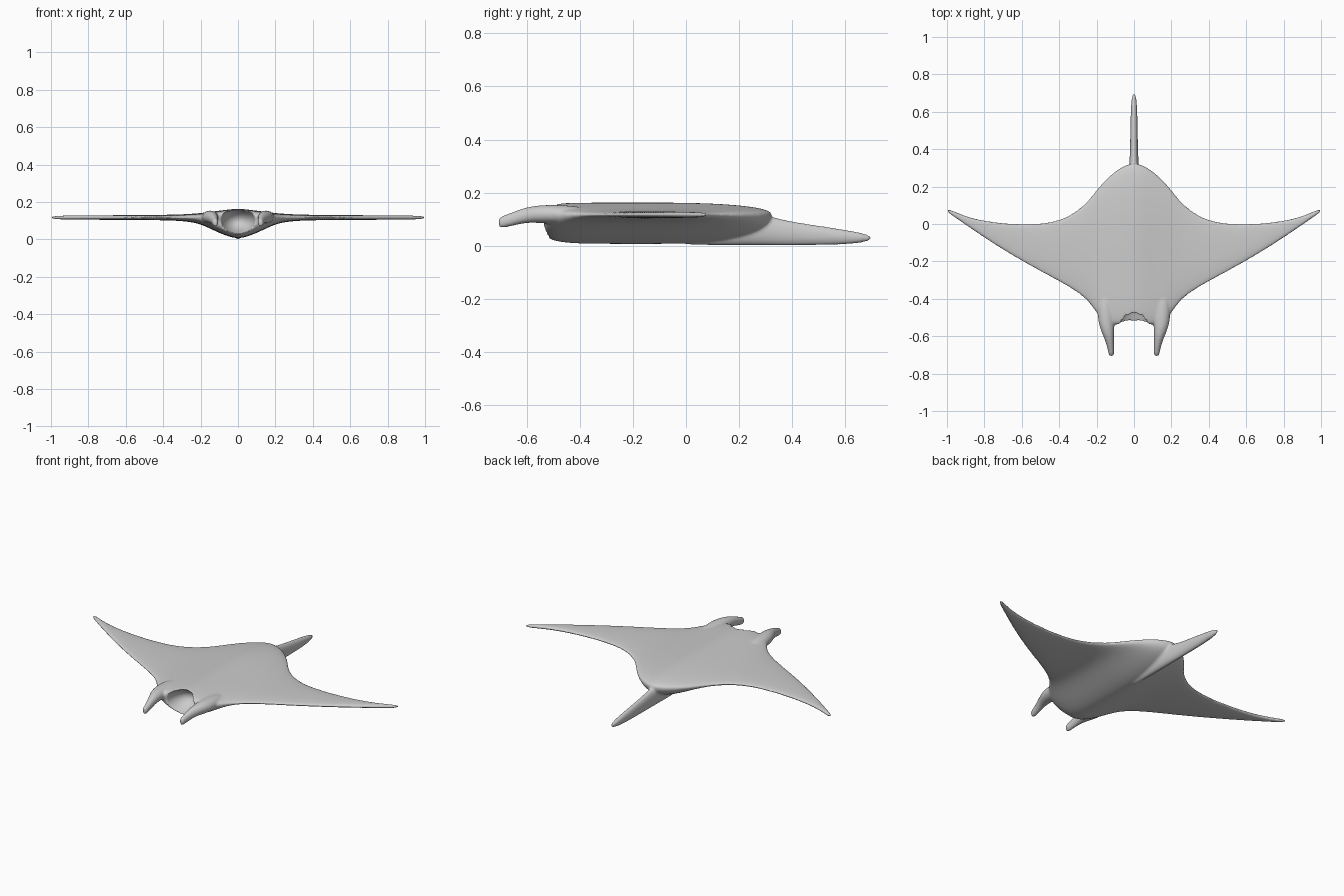
import bpy, bmesh
from math import sin, cos, pi, copysign

if "Cube" in bpy.data.objects:
    bpy.data.objects.remove(bpy.data.objects["Cube"])


def power(v, e):
    return copysign(abs(v) ** e, v)


def loft(name, rings, levels=2):
    """Skin a list of point rings, cap both ends and smooth it."""
    bm = bmesh.new()
    loops = [[bm.verts.new(p) for p in r] for r in rings]
    n = len(rings[0])
    for a, b in zip(loops, loops[1:]):
        for i in range(n):
            j = (i + 1) % n
            bm.faces.new((a[i], a[j], b[j], b[i]))
    bm.faces.new(loops[0])
    bm.faces.new(loops[-1])
    bmesh.ops.recalc_face_normals(bm, faces=bm.faces)
    me = bpy.data.meshes.new(name)
    bm.to_mesh(me)
    bm.free()
    ob = bpy.data.objects.new(name, me)
    bpy.context.collection.objects.link(ob)
    ob.modifiers.new("Smooth", "SUBSURF").levels = levels
    return ob


def wing_ring(x, front, back, top, bottom, blunt):
    """Fore-and-aft slice of the body: blunt nose, softer trailing edge."""
    mid, cy, hy, pts = 0.117, (front + back) / 2, (back - front) / 2, []
    for k in range(32):
        a = 2 * pi * k / 32
        e = 2 / (blunt if cos(a) > 0 else 2.3)
        h = top - mid if sin(a) > 0 else mid - bottom
        pts.append((x, cy - hy * power(cos(a), e), mid + h * power(sin(a), e)))
    return pts


def tube_ring(y, x, low, high, rx):
    """Upright elliptical slice."""
    z, rz = (low + high) / 2, (high - low) / 2
    return [(x + rx * cos(2 * pi * k / 16), y, z + rz * sin(2 * pi * k / 16))
            for k in range(16)]


# Body and wings: x, front y, back y, top z, bottom z, nose bluntness
half = [
    (0.00, -0.54, 0.33, 0.164, 0.003, 6),
    (0.05, -0.54, 0.315, 0.160, 0.014, 6),
    (0.10, -0.54, 0.285, 0.153, 0.034, 5),
    (0.15, -0.53, 0.24, 0.147, 0.058, 4),
    (0.195, -0.485, 0.19, 0.141, 0.078, 3),
    (0.24, -0.415, 0.13, 0.137, 0.091, 2.5),
    (0.31, -0.36, 0.065, 0.133, 0.099, 2.3),
    (0.40, -0.308, 0.02, 0.131, 0.102, 2.3),
    (0.50, -0.255, 0.002, 0.130, 0.103, 2.3),
    (0.65, -0.17, 0.000, 0.129, 0.104, 2.3),
    (0.80, -0.075, 0.016, 0.128, 0.105, 2.3),
    (0.90, -0.005, 0.042, 0.127, 0.106, 2.3),
    (0.97, 0.043, 0.071, 0.126, 0.107, 2.3),
    (1.00, 0.066, 0.083, 0.124, 0.109, 2.3),
]
stations = [(-s[0],) + s[1:] for s in half[:0:-1]] + half
body = loft("manta_ray_body", [wing_ring(*s) for s in stations])

# Tail with its keel running under the body: y, x, low z, high z, half width
tail = loft("tail", [tube_ring(*r) for r in [
    (-0.10, 0, 0.010, 0.12, 0.020), (0.05, 0, 0.000, 0.13, 0.030),
    (0.20, 0, 0.000, 0.132, 0.032), (0.30, 0, 0.000, 0.118, 0.027),
    (0.38, 0, 0.000, 0.095, 0.022), (0.50, 0, 0.001, 0.077, 0.020),
    (0.60, 0, 0.004, 0.061, 0.018), (0.66, 0, 0.010, 0.050, 0.015),
    (0.70, 0, 0.021, 0.038, 0.006)]])

# Head fins either side of the mouth
fin = [(-0.36, 0.150, 0.085, 0.145, 0.040), (-0.46, 0.152, 0.083, 0.154, 0.046),
       (-0.53, 0.148, 0.083, 0.155, 0.043), (-0.58, 0.140, 0.087, 0.150, 0.034),
       (-0.62, 0.131, 0.083, 0.140, 0.024), (-0.67, 0.123, 0.070, 0.121, 0.018),
       (-0.70, 0.121, 0.065, 0.110, 0.014), (-0.706, 0.121, 0.074, 0.102, 0.009)]
fins = [loft("head_fin", [tube_ring(y, s * x, a, b, r) for y, x, a, b, r in fin])
        for s in (-1, 1)]

# Mouth cutter, tall at the front so the upper lip is set back
bpy.ops.mesh.primitive_uv_sphere_add(segments=48, ring_count=24, location=(0, -0.58, 0.1))
mouth = bpy.context.object
mouth.name = "mouth_cutter"
mouth.scale = (0.095, 0.16, 0.074)
mouth.hide_render = True

# Fuse the parts into one soft skin
parts = [(tail, "UNION"), (fins[0], "UNION"), (fins[1], "UNION"), (mouth, "DIFFERENCE")]
for part, op in parts:
    m = body.modifiers.new(part.name, "BOOLEAN")
    m.operation, m.object, m.solver = op, part, "EXACT"
skin = body.modifiers.new("Skin", "REMESH")
skin.mode, skin.voxel_size, skin.use_smooth_shade = "VOXEL", 0.006, True
soft = body.modifiers.new("Soften", "SMOOTH")
soft.factor, soft.iterations = 0.5, 6

bpy.context.view_layer.objects.active = body
for m in list(body.modifiers):
    bpy.ops.object.modifier_apply(modifier=m.name)
for part, _ in parts:
    bpy.data.objects.remove(part)
